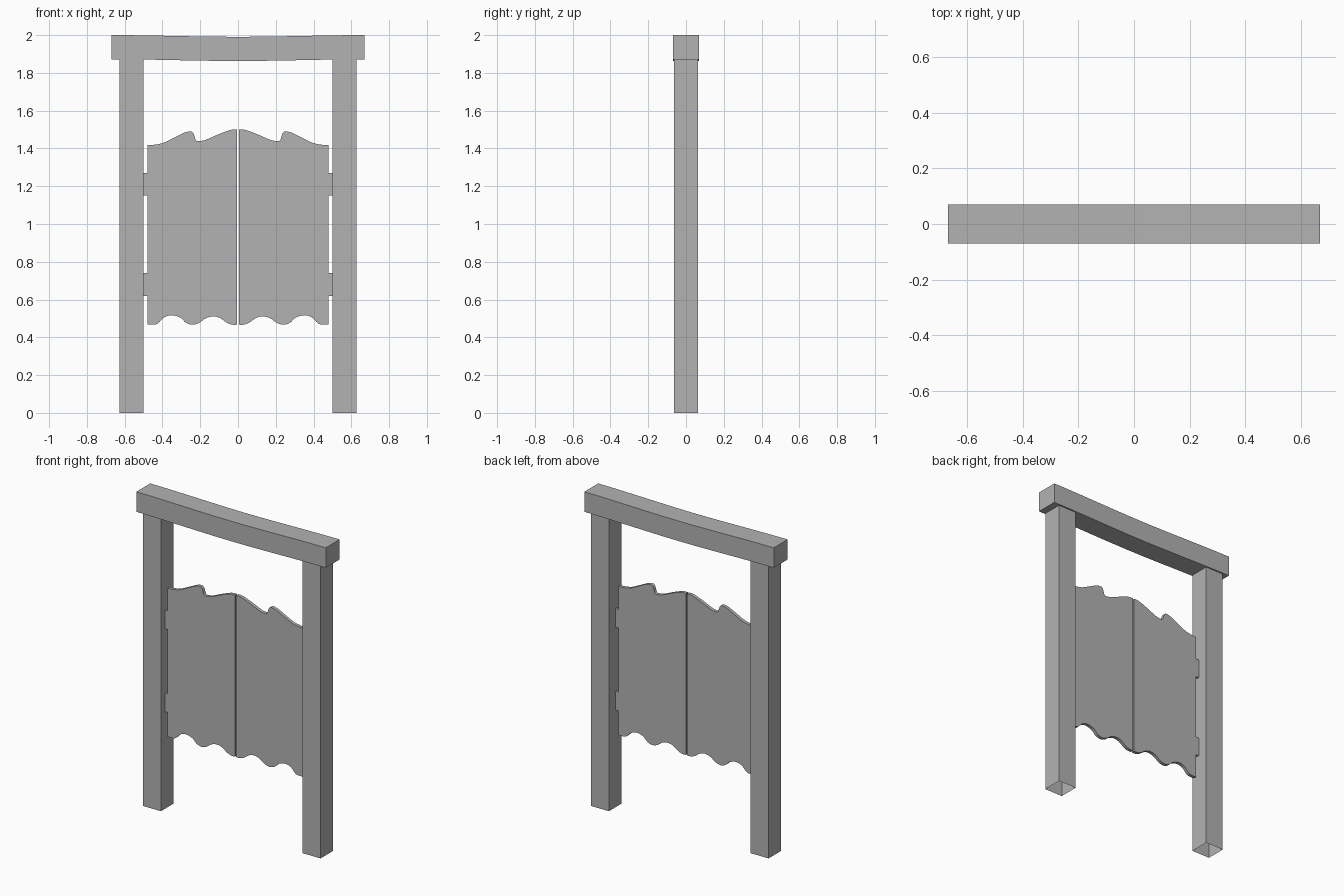
import bpy
import bmesh
import math
from mathutils import Vector

default_cube = bpy.data.objects.get("Cube")
if default_cube:
    bpy.data.objects.remove(default_cube, do_unlink=True)

# One plain grey for every part
grey = bpy.data.materials.new("plain grey")
grey.use_nodes = True
colour = (0.45, 0.45, 0.45, 1)
grey.diffuse_color = colour
grey.node_tree.nodes["Principled BSDF"].inputs["Base Color"].default_value = colour


def finish(bm, name, smooth=False):
    """Turn a bmesh into a named, coloured object."""
    mesh = bpy.data.meshes.new(name)
    bm.to_mesh(mesh)
    bm.free()
    mesh.materials.append(grey)
    obj = bpy.data.objects.new(name, mesh)
    bpy.context.collection.objects.link(obj)
    if smooth:
        bpy.ops.object.select_all(action="DESELECT")
        obj.select_set(True)
        bpy.context.view_layer.objects.active = obj
        bpy.ops.object.shade_smooth_by_angle(angle=math.radians(35))
    return obj


def box(low, high):
    """Make a box bmesh between two opposite corners."""
    low, high = Vector(low), Vector(high)
    bm = bmesh.new()
    bmesh.ops.create_cube(bm, size=1)
    bmesh.ops.scale(bm, vec=high - low, verts=bm.verts)
    bmesh.ops.translate(bm, vec=(low + high) / 2, verts=bm.verts)
    return bm


def sides(a, b, side):
    """Order a pair of x values for the chosen side."""
    return sorted((a * side, b * side))


def curve_through(points, steps=4):
    """Sample a Catmull-Rom curve through the points."""
    pts = [Vector(p) for p in points]
    pts = [pts[0]] + pts + [pts[-1]]
    result = []
    for a, b, c, d in zip(pts, pts[1:], pts[2:], pts[3:]):
        for i in range(steps):
            t = i / steps
            result.append(b + ((c - a) * t
                               + (2 * a - 5 * b + 4 * c - d) * t ** 2
                               + (3 * b - a - 3 * c + d) * t ** 3) / 2)
    result.append(pts[-1])
    return result


# Door outline, from the centre seam out to the hinge edge
door_top = [(.004, 1.5), (.04, 1.498), (.105, 1.474), (.17, 1.446),
            (.2, 1.44), (.222, 1.442), (.235, 1.478), (.25, 1.49),
            (.285, 1.483), (.335, 1.459), (.395, 1.43), (.44, 1.42),
            (.48, 1.417)]
door_bottom = [(.004, .467), (.03, .467), (.06, .478), (.095, .502),
               (.13, .511), (.17, .501), (.205, .477), (.24, .467),
               (.275, .477), (.305, .504), (.35, .517), (.39, .506),
               (.42, .477), (.44, .468), (.48, .467)]
outline = curve_through(door_top) + curve_through(door_bottom)[::-1]
door_front, door_back = -.025, -.004

for side, label in ((1, "left"), (-1, "right")):
    # Post: a hollow square shaft, open at both ends
    x0, x1 = sides(.501, .628, side)
    bm = box((x0, -.063, 0), (x1, .063, 1.87))
    caps = [f for f in bm.faces if abs(f.normal.z) > .9]
    bmesh.ops.delete(bm, geom=caps, context="FACES_ONLY")
    finish(bm, label + "_post")

    # Swinging door: scalloped outline pulled to thickness
    bm = bmesh.new()
    face = bm.faces.new([bm.verts.new((p.x * side, door_front, p.y)) for p in outline])
    pulled = bmesh.ops.extrude_face_region(bm, geom=[face], use_keep_orig=True)
    moved = [v for v in pulled["geom"] if isinstance(v, bmesh.types.BMVert)]
    bmesh.ops.translate(bm, vec=(0, door_back - door_front, 0), verts=moved)
    bmesh.ops.recalc_face_normals(bm, faces=bm.faces)
    finish(bm, label + "_door", smooth=True)

    # Hinges between the door and the post
    x0, x1 = sides(.479, .502, side)
    for level, z in (("lower", .62), ("upper", 1.15)):
        bm = box((x0, door_front + .004, z), (x1, door_back - .001, z + .12))
        finish(bm, label + "_" + level + "_hinge")

# Top beam, sagging slightly towards its middle
half = .67
bm = box((-half, -.07, 1.872), (half, .07, 2))
long_edges = [e for e in bm.edges
              if abs(e.verts[0].co.x - e.verts[1].co.x) > half]
bmesh.ops.subdivide_edges(bm, edges=long_edges, cuts=11, use_grid_fill=True)
for v in bm.verts:
    v.co.z -= .009 * math.cos(v.co.x / half * math.pi / 2) ** 2
finish(bm, "top_beam", smooth=True)
